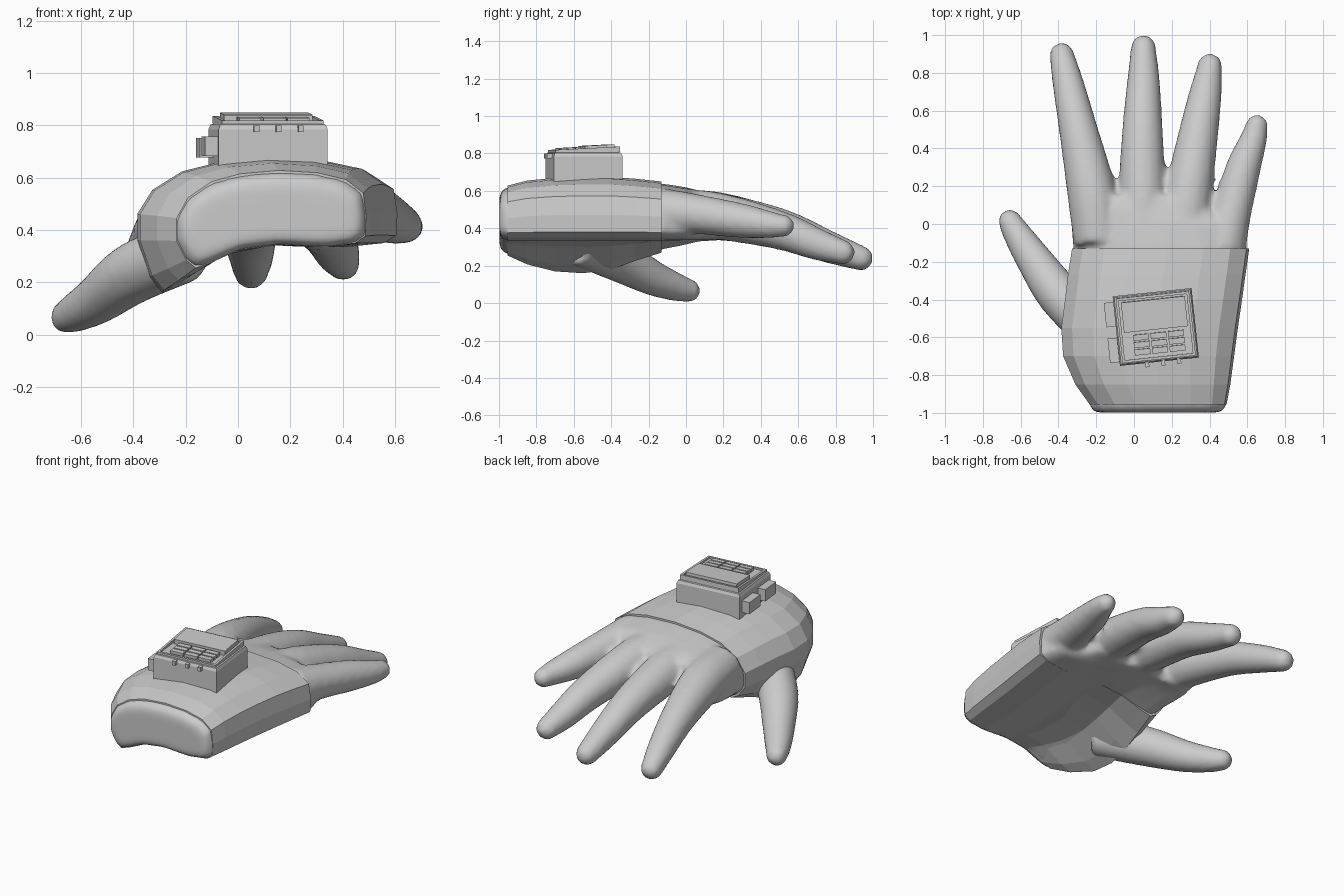
import bpy, bmesh, math
from mathutils import Vector, Matrix

if "Cube" in bpy.data.objects:
    bpy.data.objects.remove(bpy.data.objects["Cube"])

grey = bpy.data.materials.new("plain grey")
grey.diffuse_color = (0.6, 0.6, 0.6, 1)
grey.use_nodes = True
grey.node_tree.nodes["Principled BSDF"].inputs["Base Color"].default_value = grey.diffuse_color


def make_object(name, bm):
    bmesh.ops.recalc_face_normals(bm, faces=bm.faces[:])
    me = bpy.data.meshes.new(name)
    bm.to_mesh(me)
    bm.free()
    me.materials.append(grey)
    ob = bpy.data.objects.new(name, me)
    bpy.context.collection.objects.link(ob)
    return ob


def loft(bm, rings):
    loops = [[bm.verts.new(p) for p in r] for r in rings]
    n = len(loops[0])
    for a, b in zip(loops, loops[1:]):
        for i in range(n):
            j = (i + 1) % n
            bm.faces.new((a[i], a[j], b[j], b[i]))
    bm.faces.new(loops[0])
    bm.faces.new(loops[-1][::-1])


# Arched cross-section of the palm (x, z)
SECTION = [(-.28, .16), (-.2, .2), (-.05, .30), (.15, .345), (.4, .335), (.55, .35),
           (.6, .38), (.605, .47), (.59, .57), (.5, .63), (.35, .66), (.15, .67),
           (-.05, .655), (-.2, .62), (-.32, .55), (-.38, .46), (-.38, .36), (-.33, .22)]


def section(y, xl, xr, top, sag):
    """Section fitted to left, right and top; sag lowers the thumb side."""
    out = []
    for x, z in SECTION:
        u = (x + .38) / .985
        if z > .35:
            z = .35 + (z - .35) * (top - .35) / .32
        elif x < 0:
            z = .35 - (.35 - z) * sag
        out.append((xl + u * (xr - xl), y, z))
    return out


def shrink(ring, f, y):
    c = sum((Vector(p) for p in ring), Vector()) / len(ring)
    return [(c.x + (p[0] - c.x) * (1 - (1 - f) * .4), y, c.z + (p[2] - c.z) * f) for p in ring]


def catmull(a, b, c, d, t):
    return .5 * (2 * b + (c - a) * t + (2 * a - 5 * b + 4 * c - d) * t * t
                 + (3 * b - a - 3 * c + d) * t ** 3)


def finger(bm, pts):
    """Round tapered finger through (x, y, z, radius) points."""
    P = [Vector(p) for p in pts]
    P = [2 * P[0] - P[1]] + P + [2 * P[-1] - P[-2]]
    path = []
    for i in range(1, len(P) - 2):
        path += [catmull(*P[i - 1:i + 3], t / 4) for t in range(4)]
    path.append(P[-2])
    rings = []
    for i, p in enumerate(path):
        d = (path[min(i + 1, len(path) - 1)] - path[max(i - 1, 0)]).to_3d()
        q = d.to_track_quat('Z', 'Y')
        rings.append([p.to_3d() + q @ Vector((math.cos(a), math.sin(a), 0)) * p.w
                      for a in (k * math.tau / 16 for k in range(16))])
    loft(bm, rings)
    bmesh.ops.create_uvsphere(bm, u_segments=16, v_segments=10, radius=path[-1].w,
                              matrix=Matrix.Translation(path[-1].to_3d()))


# Hand: wrist, palm, four fingers and thumb fused into one smooth skin
bm = bmesh.new()
wrist = section(-.93, -.235, .49, .622, .5)
loft(bm, [shrink(wrist, .72, -.998), shrink(wrist, .9, -.985), shrink(wrist, 1, -.955), wrist,
          section(-.7, -.3, .5, .62, .6), section(-.4, -.3, .54, .63, .5),
          section(-.13, -.32, .6, .64, .35), section(0, -.33, .57, .62, .2),
          section(.08, -.33, .43, .60, .1), section(.15, -.31, .40, .575, .1)])
finger(bm, [(-.19, -.1, .48, .13), (-.225, .17, .465, .13), (-.295, .5, .40, .103),
            (-.35, .75, .31, .083), (-.383, .895, .245, .066)])
finger(bm, [(.06, -.1, .49, .13), (.045, .17, .465, .126), (.045, .5, .40, .108),
            (.05, .75, .305, .088), (.05, .935, .24, .067)])
finger(bm, [(.26, -.1, .49, .13), (.29, .17, .465, .126), (.345, .5, .39, .104),
            (.38, .7, .315, .086), (.402, .838, .272, .066)])
finger(bm, [(.47, -.12, .49, .125), (.515, .06, .475, .107), (.58, .3, .44, .093),
            (.63, .44, .42, .074), (.65, .52, .413, .06)])
finger(bm, [(-.2, -.58, .32, .12), (-.4, -.37, .235, .118), (-.535, -.18, .135, .095),
            (-.62, -.05, .085, .076), (-.657, .015, .067, .063)])
hand = make_object("hand", bm)
m = hand.modifiers.new("fuse", 'REMESH')
m.mode, m.voxel_size, m.use_smooth_shade = 'VOXEL', .018, True
m = hand.modifiers.new("soften", 'SMOOTH')
m.factor, m.iterations = .5, 6

# Faceted fingerless glove
bm = bmesh.new()
loft(bm, [section(*s) for s in (
    (-.955, -.235, .49, .628, .5), (-.85, -.31, .51, .655, .75), (-.7, -.375, .53, .67, .95),
    (-.55, -.385, .55, .675, 1), (-.4, -.365, .572, .675, .9), (-.27, -.35, .59, .665, .65),
    (-.13, -.328, .61, .65, .42))])
make_object("glove", bm)

# Wrist device, laid out flat and then turned on the back of the hand
TURN = Matrix.Translation((.115, -.545, 0)) @ Matrix.Rotation(math.radians(6), 4, 'Z')
TILT = Matrix.Translation((0, 0, .81)) @ Matrix.Rotation(math.radians(3), 4, 'X')


def box(name, centre, size, frame=TURN, bevel=0):
    bm = bmesh.new()
    bmesh.ops.create_cube(bm, size=1, matrix=Matrix.Translation(centre) @ Matrix.Diagonal((*size, 1)))
    if bevel:
        top = [e for e in bm.edges if all(v.co.z > centre[2] for v in e.verts)]
        bmesh.ops.bevel(bm, geom=top, offset=bevel, segments=2, affect='EDGES', profile=.5)
    bm.transform(frame)
    return make_object(name, bm)


PANEL = TURN @ TILT
box("device_body", (0, 0, .71), (.42, .37, .20), bevel=.025)
for s in (-1, 1):
    box("frame_side", (s * .188, 0, .003), (.014, .345, .03), PANEL)
    box("frame_end", (0, s * .165, .003), (.37, .014, .03), PANEL)
box("screen", (0, .068, .01), (.34, .16, .042), PANEL)
for i in range(3):
    for j in range(3):
        box("key", (.01 + (i - 1) * .093, -.045 - j * .039, .008), (.084, .031, .036), PANEL)
    box("peg", (.02 + (i - 1) * .085, -.19, .787), (.02, .035, .025))
for y, z in ((.09, .715), (-.1, .72)):
    box("side_button", (-.225, y, z), (.07, .13, .075))
